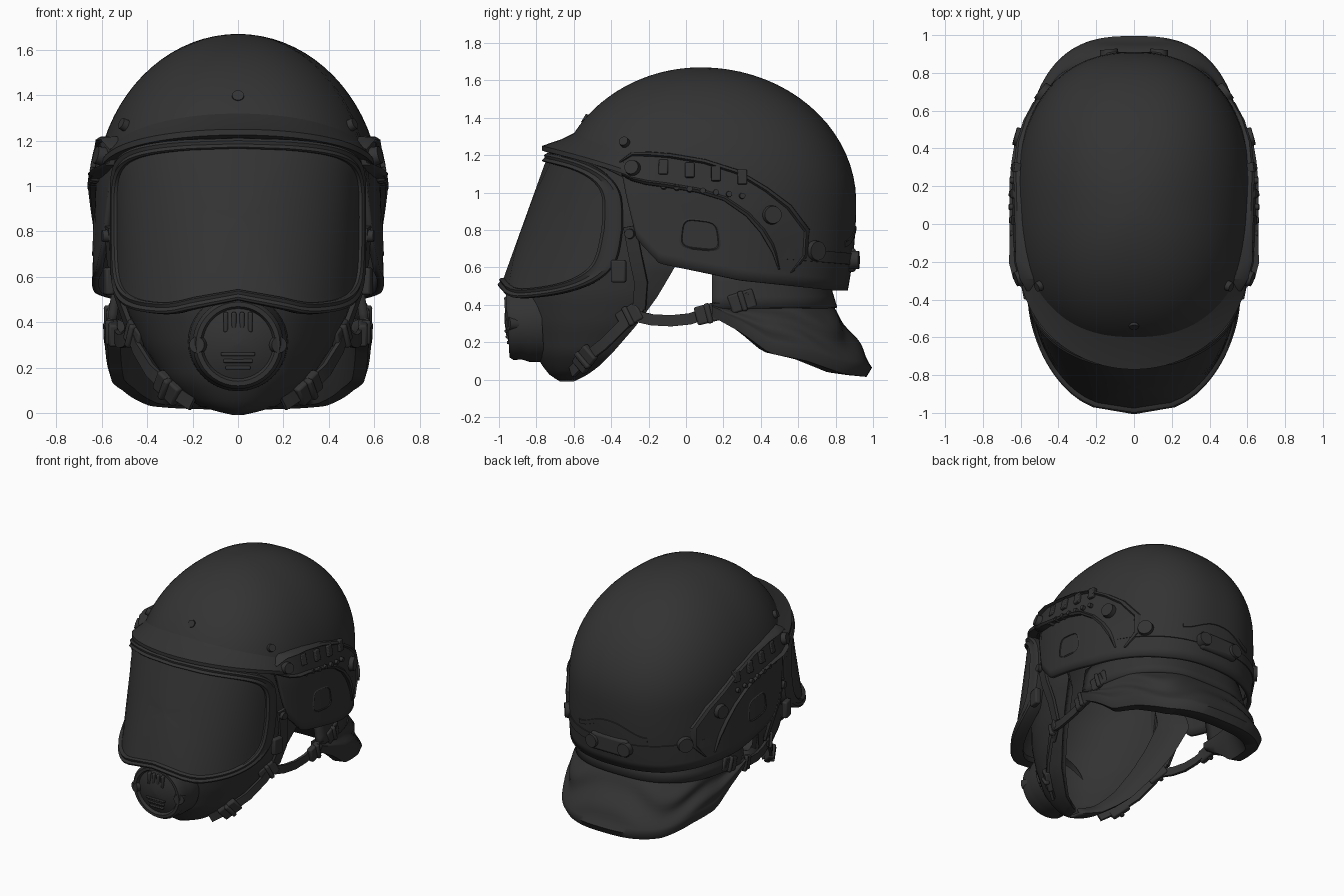
import bpy, bmesh
from math import sin, cos, pi, asin, sqrt, radians
from mathutils import Vector, Matrix

if "Cube" in bpy.data.objects:
    bpy.data.objects.remove(bpy.data.objects["Cube"])

charcoal = bpy.data.materials.new("charcoal")
charcoal.use_nodes = True
charcoal.diffuse_color = (0.033, 0.033, 0.033, 1)
charcoal.node_tree.nodes["Principled BSDF"].inputs["Base Color"].default_value = (0.033, 0.033, 0.033, 1)


def finish(name, bm, thick=0, mirror=False, bevel=0, sharp=40):
    bmesh.ops.recalc_face_normals(bm, faces=bm.faces)
    mesh = bpy.data.meshes.new(name)
    bm.to_mesh(mesh)
    bm.free()
    obj = bpy.data.objects.new(name, mesh)
    bpy.context.collection.objects.link(obj)
    mesh.materials.append(charcoal)
    if thick:
        mod = obj.modifiers.new("thickness", 'SOLIDIFY')
        mod.thickness, mod.offset = thick, 0
    if bevel:
        mod = obj.modifiers.new("soft_edges", 'BEVEL')
        mod.width, mod.segments = bevel, 2
    if mirror:
        mod = obj.modifiers.new("mirror", 'MIRROR')
        mod.use_mirror_merge = False
    bpy.ops.object.select_all(action='DESELECT')
    obj.select_set(True)
    bpy.context.view_layer.objects.active = obj
    bpy.ops.object.shade_smooth_by_angle(angle=radians(sharp))


def grid(name, rows, closed=False, caps=False, **kw):
    """Skin a list of equally long point rows."""
    bm = bmesh.new()
    vs = [[bm.verts.new(p) for p in row] for row in rows]
    n = len(rows[0])
    for a, b in zip(vs, vs[1:]):
        for i in range(n if closed else n - 1):
            j = (i + 1) % n
            bm.faces.new((a[i], a[j], b[j], b[i]))
    if caps:
        bm.faces.new(vs[0])
        bm.faces.new(vs[-1])
    bmesh.ops.remove_doubles(bm, verts=bm.verts, dist=0.0005)
    finish(name, bm, **kw)


def table(rows, v):
    """Linear lookup; each row is a key followed by its values."""
    if v <= rows[0][0]:
        return rows[0][1:]
    for a, b in zip(rows, rows[1:]):
        if v <= b[0]:
            t = (v - a[0]) / (b[0] - a[0])
            return tuple(p + (q - p) * t for p, q in zip(a[1:], b[1:]))
    return rows[-1][1:]


def frame(origin, normal):
    return Matrix.Translation(origin) @ Vector(normal).to_track_quat('Z', 'Y').to_matrix().to_4x4()


def disc(name, origin, normal, radius, height, mirror=False, sides=20):
    bm = bmesh.new()
    bmesh.ops.create_cone(bm, cap_ends=True, segments=sides, radius1=radius, radius2=radius * 0.85,
                          depth=height, matrix=frame(origin, normal))
    finish(name, bm, mirror=mirror)


def block(name, origin, normal, size, mirror=False, bevel=0.01, spin=0):
    bm = bmesh.new()
    bmesh.ops.create_cube(bm, size=1, matrix=frame(origin, normal) @ Matrix.Rotation(spin, 4, 'Z')
                          @ Matrix.Diagonal((*size, 1)))
    finish(name, bm, mirror=mirror, bevel=bevel)


# Helmet surface: squarish plan, elliptical rise above the equator
MID, RISE, POW, CY = 0.95, 0.705, 2.35, 0.08


def level(z):
    h = (z - MID) / RISE
    return asin(min(h, 1)) if h > 0 else h


def plan(s):
    low = max(0, -s)
    r = cos(s) if s > 0 else 1
    return r * (0.615 + 0.025 * min(1, low)), r * 0.775, r * (0.815 - 0.1 * low * low)


def shell(th, s, out=0.0):
    w, front, back = plan(s)
    c, d = cos(th), sin(th)
    x = (w + out) * abs(d) ** (2 / POW) * (1 if d > 0 else -1)
    y = ((back + out) if c > 0 else -(front + out)) * abs(c) ** (2 / POW)
    return Vector((x, CY + y, MID + RISE * (sin(s) if s > 0 else s)))


def side(y, z, out=0.0):
    w, front, back = plan(level(z))
    q = abs(y - CY) / (back if y > CY else front)
    return Vector((w * max(0.02, 1 - q ** POW) ** (1 / POW) + out, y, z))


def side_normal(y, z):
    e = 0.01
    return (side(y + e, z) - side(y - e, z)).cross(side(y, z + e) - side(y, z - e)).normalized()


# Helmet shell with ear covers
RIM = [(-0.7, 1.21), (-0.45, 1.13), (-0.34, 1.08), (-0.26, 0.75), (-0.14, 0.62), (0.3, 0.53), (0.8, 0.48)]
cols, steps = 160, 26
columns = []
for i in range(cols):
    th = 2 * pi * i / cols
    low = level(table(RIM, shell(th, 0).y)[0])
    columns.append([shell(th, low + (pi / 2 - low) * k / steps) for k in range(steps + 1)])
grid("helmet_shell", list(zip(*columns)), closed=True, thick=0.03)

# Front brim, lofted as a thin wedge around the forehead
rows = []
for i in range(41):
    u = -1 + i / 20
    a = u * radians(78)
    ex, ey = 0.61 * sin(a), -0.2 - 0.57 * cos(a)
    drop = 0.13 * u * u
    top = shell(pi - a * 0.95, level(1.34 - drop), -0.01)
    low = shell(pi - a * 0.95, level(1.18 - drop * 0.75), -0.02)
    tip = Vector((ex, ey, 1.25 - drop))
    rows.append([top, top.lerp(tip, 0.5) - Vector((0, 0, 0.008)), tip, tip - Vector((0, 0, 0.025)), low])
grid("brim", rows, closed=True, caps=True)


# Visor: sheared half-ellipse bent around the face, with a raised frame
def visor(phi, size, out):
    c, d = cos(phi), sin(phi)
    px = size * abs(c) ** 0.4 * (1 if c > 0 else -1)
    pz = size * abs(d) ** 0.4 * (1 if d > 0 else -1)
    a = radians(88) * px * (1 + 0.05 * min(0, pz))
    top = 1.2 - 0.09 * px * px
    arch = 0.5 + 0.5 * cos(pi * min(1, abs(px) * 2.2))
    bottom = 0.445 + 0.06 * px ** 4 + 0.065 * arch
    z = (top + bottom) / 2 + pz * (top - bottom) / 2
    depth = 0.63 - 0.36 * (z - 0.53)
    return ((0.545 + out) * sin(a), -0.35 - (depth + out) * cos(a), z)


def rings(*profile):
    return [[visor(2 * pi * i / 160, size, out) for i in range(160)] for size, out in profile]


grid("visor_lens", rings(*[(0.001 + 0.925 * k / 10, 0) for k in range(11)]), closed=True)
grid("visor_frame", rings((0.9, -0.02), (0.9, 0.012), (0.92, 0.022), (0.96, 0.012), (1, 0.02), (1.03, 0.012),
                          (1.04, -0.02), (1.03, -0.07), (0.92, -0.06)), closed=True)

# Face mask bowl with an inward sealing lip: height, half width, front, rear
MASK = [(0, 0.02, -0.67, -0.6), (0.03, 0.15, -0.72, -0.54), (0.08, 0.23, -0.76, -0.47),
        (0.15, 0.31, -0.8, -0.4), (0.3, 0.41, -0.84, -0.27), (0.45, 0.48, -0.86, -0.16),
        (0.62, 0.53, -0.85, -0.06), (0.85, 0.53, -0.78, -0.15), (1.2, 0.5, -0.62, -0.2)]
rows = []
for k in range(31):
    z = 1.2 * (k / 30) ** 1.3
    w, front, rear = table(MASK, z)
    row = [(w * sin(pi * i / 32), rear + (front - rear) * cos(pi * i / 32), z) for i in range(-16, 17)]
    lip = (w * 0.72, rear + (front - rear) * 0.18, z + 0.03)
    rows.append([(-lip[0], lip[1], lip[2])] + row + [lip])
grid("face_mask", rows, thick=0.02)

# Breathing valve on the chin: a lathed, slightly tilted drum
axis = Vector((0, -1, -0.06)).normalized()
hub = frame((0, -0.77, 0.315), axis)
DRUM = [(0.22, 0), (0.215, 0.08), (0.2, 0.12), (0.2, 0.165), (0.185, 0.185), (0.165, 0.185),
        (0.155, 0.165), (0.13, 0.175), (0.07, 0.195), (0.001, 0.2)]
grid("valve_drum", [[hub @ Vector((r * cos(2 * pi * i / 40), r * sin(2 * pi * i / 40), h))
                     for i in range(40)] for r, h in DRUM], closed=True)
for i in range(4):
    block("valve_upright", (-0.054 + 0.036 * i, -0.945, 0.4), axis, (0.022, 0.09, 0.05), bevel=0.008)
for i in range(3):
    block("valve_slat", (0, -0.945 + 0.006 * i, 0.26 - 0.03 * i), axis, (0.15 - 0.02 * i, 0.016, 0.05), bevel=0.005)
disc("valve_knob", (0.165, -0.91, 0.3), (0.4, -1, 0), 0.042, 0.09, mirror=True)


# Straps: flat bands swept along a path, facing away from the head
def strap(name, points, width, thick):
    pts = [Vector(p) for p in points]
    rows = []
    for i, p in enumerate(pts):
        along = (pts[min(i + 1, len(pts) - 1)] - pts[max(i - 1, 0)]).normalized()
        out = Vector((p.x, p.y * 0.5, 0))
        out = (out - along * out.dot(along)).normalized()
        wide = along.cross(out) * width / 2
        out *= thick / 2
        rows.append([p + wide + out, p - wide + out, p - wide - out, p + wide - out])
    grid(name, rows, closed=True, caps=True, mirror=True)


strap("chin_strap", [(0.48, -0.24, 0.4), (0.45, -0.34, 0.29), (0.39, -0.44, 0.19), (0.32, -0.53, 0.12),
                     (0.2, -0.61, 0.04)], 0.06, 0.02)
strap("link_strap", [(0.48, -0.27, 0.34), (0.5, -0.18, 0.32), (0.52, -0.08, 0.315), (0.53, 0.02, 0.325),
                     (0.55, 0.16, 0.37), (0.565, 0.34, 0.44)], 0.06, 0.02)
strap("mask_strap", [(0.48, -0.25, 0.38), (0.53, -0.24, 0.52), (0.56, -0.27, 0.66), (0.57, -0.3, 0.82)], 0.07, 0.02)
for name, spot, normal, spin in (("upper_buckle", (0.455, -0.3, 0.34), (1, -0.5, 0), 0.5),
                                 ("lower_buckle", (0.31, -0.54, 0.11), (0.8, -0.7, -0.3), 0.7),
                                 ("rear_buckle", (0.55, 0.12, 0.355), (1, 0, 0), 0.25),
                                 ("neck_buckle", (0.555, 0.3, 0.42), (1, 0.1, 0), 0.3)):
    block(name, spot, normal, (0.14, 0.1, 0.04), mirror=True, spin=spin)
    block(name + "_bar", Vector(spot) + Vector(normal) * 0.015, normal, (0.03, 0.11, 0.04), mirror=True, spin=spin)
block("visor_clip", (0.57, -0.36, 0.58), (1, -0.2, 0), (0.08, 0.12, 0.04), mirror=True)
disc("visor_clip_pin", (0.575, -0.3, 0.78), (1, -0.2, 0), 0.03, 0.05, mirror=True)

# Neck guard: upright collar above a flared, creased flap with a thick hem
HEM = [(0.1, 0.36), (0.3, 0.25), (0.45, 0.14), (0.65, 0.1), (0.85, 0.03), (0.97, 0.015)]


def neck(a, width, back, power=0.78):
    c, d = cos(a), sin(a)
    return (width * abs(d) ** 0.72 * (1 if d > 0 else -1), 0.14 + (back - 0.14) * max(0, c) ** power)


collar, flap = [], []
for i in range(61):
    a = -pi / 2 + pi * i / 60
    collar.append([(*neck(a, 0.53 + 0.03 * t, 0.73 + 0.06 * t), 0.58 - 0.2 * t) for t in (0, 0.3, 0.7, 1)])
    hem = table(HEM, neck(a, 0.58, 0.97)[1])[0]
    column = []
    for k in range(13):
        t = k / 12
        crease = 0.016 * sin(t * 9 + 2 * cos(a * 5)) * sin(pi * t)
        column.append((*neck(a, 0.55 + 0.04 * sqrt(t) + crease, 0.76 + 0.235 * t ** 0.85 + crease),
                       0.42 + (hem + 0.05 - 0.42) * t))
    for width, back, z in ((0.575, 0.965, hem), (0.52, 0.86, hem + 0.01), (0.5, 0.76, (hem + 0.4) / 2), (0.5, 0.7, 0.4)):
        column.append((*neck(a, width, back), z))
    flap.append(column)
grid("neck_collar", collar, thick=0.04)
grid("neck_flap", flap, closed=True, caps=True, sharp=60)


# Side rail: a bevelled strip following the shell; path of y, z, half width, height
def rail(name, path):
    rows = []
    for i in range(len(path)):
        y, z, w, height = path[i]
        a, b = path[max(0, i - 1)], path[min(len(path) - 1, i + 1)]
        across = Vector((b[1] - a[1], a[0] - b[0])).normalized()
        rows.append([side(y + across.x * w * f, z + across.y * w * f, h)
                     for f, h in ((-1, -0.03), (-0.95, height * 0.8), (-0.8, height), (-0.7, height * 0.65),
                                  (0.7, height * 0.65), (0.8, height), (0.95, height * 0.8), (1, -0.03))])
    grid(name, rows, closed=True, caps=True, mirror=True, sharp=35)


rail("side_rail", [(-0.35, 1.13, 0.04, 0.06), (-0.29, 1.14, 0.08, 0.085), (-0.2, 1.13, 0.092, 0.08),
                   (-0.1, 1.12, 0.095, 0.06), (0.08, 1.09, 0.095, 0.048), (0.24, 1.04, 0.095, 0.048),
                   (0.38, 0.95, 0.1, 0.048), (0.48, 0.86, 0.115, 0.048), (0.55, 0.76, 0.125, 0.045),
                   (0.555, 0.67, 0.1, 0.04), (0.53, 0.58, 0.04, 0.03)])
for i in range(7):
    y = -0.12 + 0.07 * i
    z = 1.135 - 0.13 * max(0, y + 0.1)
    if i % 2 == 0:
        block("rail_lug", side(y, z, 0.03), side_normal(y, z), (0.05, 0.08, 0.035), mirror=True, bevel=0.006)
    disc("rail_stud", side(y, z - 0.1, 0.03), side_normal(y, z - 0.1), 0.018, 0.04, mirror=True, sides=10)
for name, y, z, size, raised in (("rail_front_bolt", -0.27, 1.12, 0.045, 0.05), ("rail_rear_bolt", 0.45, 0.88, 0.055, 0.03),
                                 ("band_bolt", 0.68, 0.69, 0.06, 0.015), ("brow_bolt", -0.32, 1.26, 0.03, 0.01)):
    disc(name, side(y, z) + side_normal(y, z) * raised, side_normal(y, z), size, 0.06, mirror=True)

# Ear patch: a rounded pad with raised border, wrapped on the shell
pad = []
for size, out in ((1, -0.01), (0.98, 0.014), (0.88, 0.02), (0.8, 0.01), (0.72, 0.012), (0.001, 0.014)):
    ring = []
    for i in range(40):
        c, d = cos(2 * pi * i / 40), sin(2 * pi * i / 40)
        py = size * abs(c) ** 0.5 * (1 if c > 0 else -1)
        pz = size * abs(d) ** 0.5 * (1 if d > 0 else -1)
        ring.append(side(0.075 + py * (0.11 - 0.012 * pz), 0.775 + pz * 0.085 - py * 0.012, out))
    pad.append(ring)
grid("ear_patch", pad, closed=True, mirror=True, sharp=30)

# Rear band and its adjuster
rows = []
for i in range(-24, 25):
    th = radians(62) * i / 24
    rows.append([shell(th, level(z - 0.06 * cos(th)), out) for z, out in
                 ((0.67, -0.02), (0.675, 0.02), (0.735, 0.02), (0.74, -0.02))])
grid("rear_band", rows, closed=True, caps=True)
block("rear_adjuster", (0, 0.88, 0.64), (0, 1, 0), (0.3, 0.13, 0.06), bevel=0.02)
disc("adjuster_knob", (0.13, 0.89, 0.64), (0.1, 1, 0), 0.055, 0.07, mirror=True)
rows = [[shell(radians(2 * i), level(0.74 + 0.04 * cos(i * pi / 11) + z), out) for z, out in
         ((0, -0.01), (0.01, 0.02), (0.04, 0.02), (0.05, -0.01))] for i in range(-11, 12)]
grid("rear_bracket", rows, closed=True, caps=True)

# Forehead bolt
disc("forehead_bolt", shell(pi, level(1.39), 0.005), (0, -1, 0.6), 0.03, 0.04)
